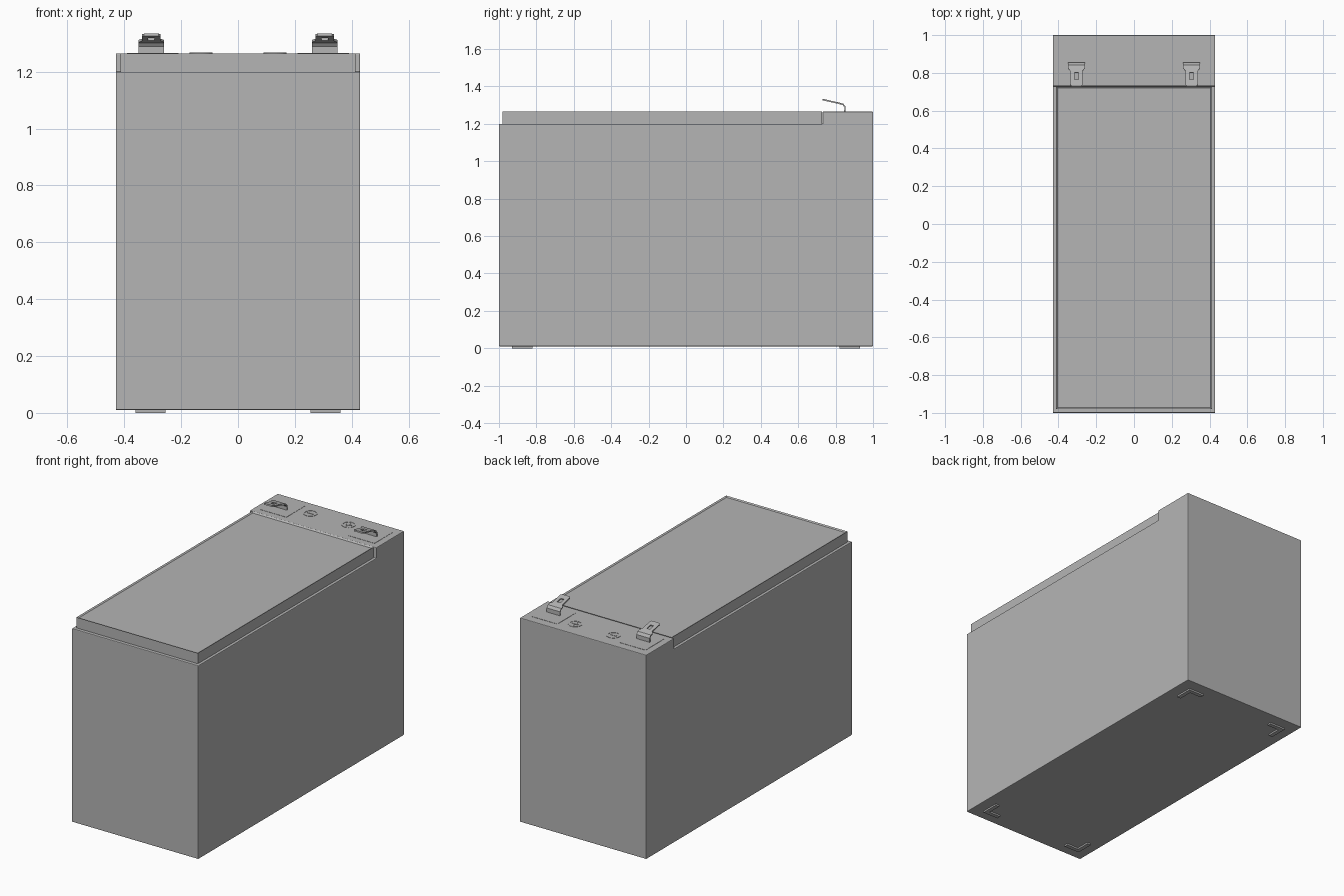
import bpy, bmesh, math
from mathutils import Vector

if "Cube" in bpy.data.objects:
    bpy.data.objects.remove(bpy.data.objects["Cube"])

grey = bpy.data.materials.new("battery grey")
grey.diffuse_color = (0.46, 0.46, 0.46, 1)
grey.use_nodes = True
grey.node_tree.nodes["Principled BSDF"].inputs["Base Color"].default_value = grey.diffuse_color


def finish(name, bm, mirror=None, bevel=0):
    """Turn a bmesh into a named object with optional mirror and bevel."""
    bmesh.ops.recalc_face_normals(bm, faces=bm.faces[:])
    me = bpy.data.meshes.new(name)
    bm.to_mesh(me)
    bm.free()
    me.materials.append(grey)
    ob = bpy.data.objects.new(name, me)
    bpy.context.collection.objects.link(ob)
    if bevel:
        m = ob.modifiers.new("soft edges", 'BEVEL')
        m.width, m.segments = bevel, 2
    if mirror:
        m = ob.modifiers.new("mirror", 'MIRROR')
        m.use_axis = mirror
        m.use_mirror_merge = False
    return ob


def prism(bm, points, offset):
    """Extrude a flat outline along an offset vector."""
    face = bm.faces.new([bm.verts.new(p) for p in points])
    ext = bmesh.ops.extrude_face_region(bm, geom=[face], use_keep_orig=True)
    verts = [g for g in ext["geom"] if isinstance(g, bmesh.types.BMVert)]
    bmesh.ops.translate(bm, verts=verts, vec=Vector(offset))


def box(bm, x0, x1, y0, y1, z0, z1):
    prism(bm, [(x0, y0, z0), (x1, y0, z0), (x1, y1, z0), (x0, y1, z0)], (0, 0, z1 - z0))


TOP = 1.265

# Case: stepped side profile with the raised terminal block at the back
bm = bmesh.new()
profile = [(-1, .01), (1, .01), (1, TOP), (.73, TOP), (.73, 1.2), (-1, 1.2)]
prism(bm, [(-.43, y, z) for y, z in profile], (.86, 0, 0))
finish("case", bm, bevel=0.004)

# Lid: inset slab with a shallow recessed top panel
bm = bmesh.new()
box(bm, -.413, .413, -.98, .728, 1.195, TOP)
bm.normal_update()
top = max(bm.faces, key=lambda f: f.calc_center_median().z)
bmesh.ops.inset_region(bm, faces=[top], thickness=0.012)
bmesh.ops.translate(bm, verts=top.verts[:], vec=(0, 0, -0.006))
finish("lid", bm)

# Feet: L-shaped pads under each corner
bm = bmesh.new()
foot = [(.36, .93), (.255, .93), (.255, .905), (.335, .905), (.335, .82), (.36, .82)]
prism(bm, [(x, y, 0) for x, y in foot], (0, 0, .012))
finish("corner_feet", bm, mirror=(True, True, False))

# Thin pads under the terminals
bm = bmesh.new()
box(bm, .21, .39, .77, .95, TOP - .004, TOP + .0015)
finish("terminal_pads", bm, mirror=(True, False, False))

# Terminals: bent slotted tabs, rows of (y, z, half width)
rows = [(.85, 1.262, .045), (.85, 1.29, .045), (.84, 1.304, .045), (.825, 1.308, .045),
        (.81, 1.312, .033), (.80, 1.314, .033), (.765, 1.322, .033),
        (.738, 1.328, .033), (.73, 1.33, .026)]
bm = bmesh.new()
grid = [[bm.verts.new((.305 + x, y, z)) for x in (-w, -.011, .011, w)] for y, z, w in rows]
for r in range(len(rows) - 1):
    for c in range(3):
        if (r, c) != (5, 1):  # the slot
            bm.faces.new((grid[r][c], grid[r][c + 1], grid[r + 1][c + 1], grid[r + 1][c]))
terminals = finish("terminals", bm)
m = terminals.modifiers.new("sheet", 'SOLIDIFY')
m.thickness, m.offset = 0.008, 0
m = terminals.modifiers.new("mirror", 'MIRROR')
m.use_mirror_merge = False

# Polarity rings with plus and minus bars
Z0, Z1 = TOP - .004, TOP + .002
for name, x in (("positive_mark", .13), ("negative_mark", -.13)):
    bm = bmesh.new()
    edges = [(.033, Z0), (.04, Z0), (.04, Z1), (.033, Z1)]
    loops = [[bm.verts.new((x + r * math.cos(a), .89 + r * math.sin(a), z)) for r, z in edges]
             for a in (math.tau * i / 32 for i in range(32))]
    for i in range(32):
        a, b = loops[i], loops[(i + 1) % 32]
        for j in range(4):
            k = (j + 1) % 4
            bm.faces.new((a[j], a[k], b[k], b[j]))
    box(bm, x - .02, x + .02, .886, .894, Z0, Z1)
    if x > 0:
        box(bm, x - .004, x + .004, .894, .91, Z0, Z1)
        box(bm, x - .004, x + .004, .87, .886, Z0, Z1)
    finish(name, bm)
